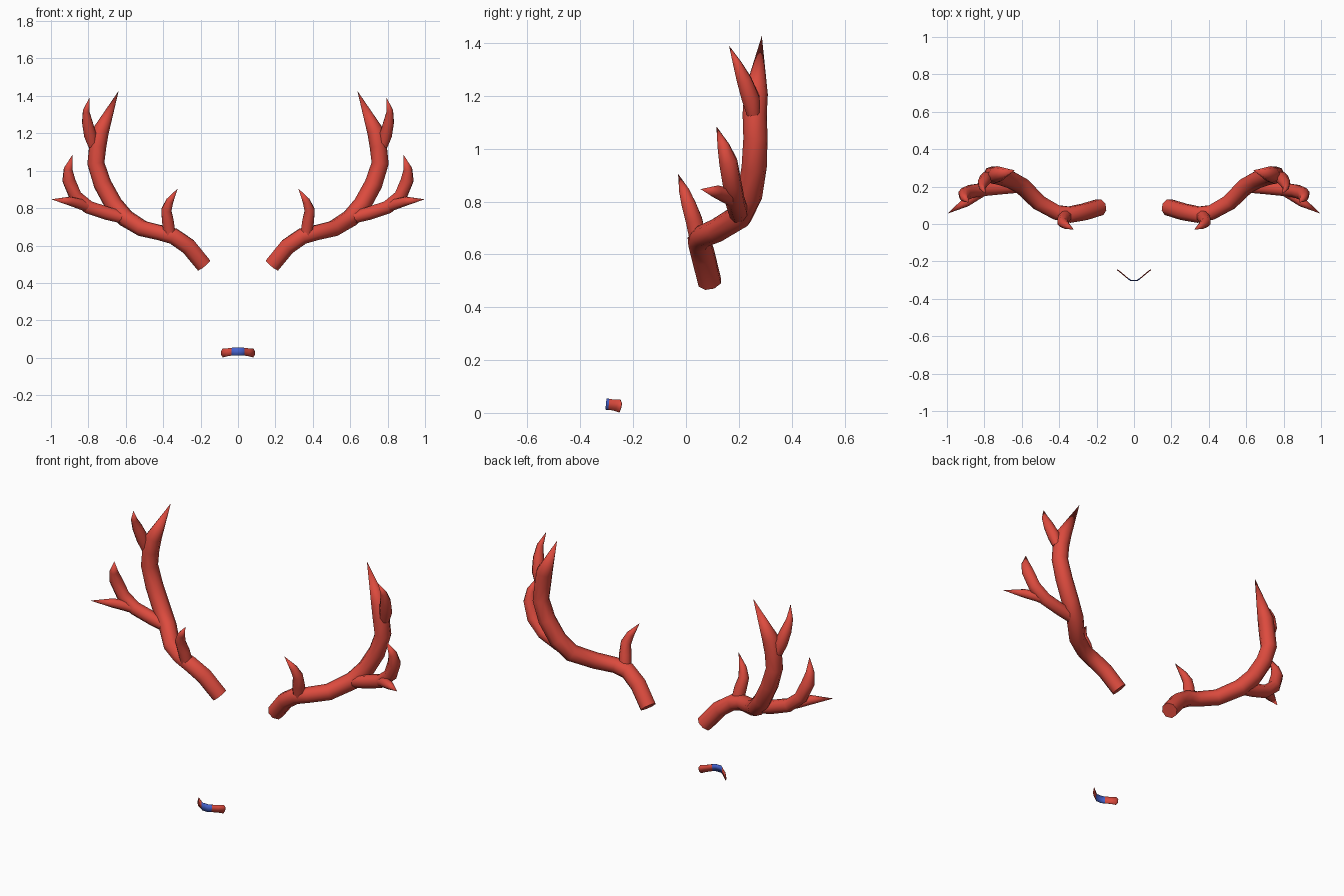
import bpy, bmesh, math
from mathutils import Vector

if "Cube" in bpy.data.objects:
    bpy.data.objects.remove(bpy.data.objects["Cube"])


def material(name, rgb):
    m = bpy.data.materials.new(name)
    m.diffuse_color = (*rgb, 1)
    m.use_nodes = True
    m.node_tree.nodes["Principled BSDF"].inputs["Base Color"].default_value = m.diffuse_color
    return m


RED = material("warm red", (0.72, 0.07, 0.048))
BLUE = material("blue", (0.06, 0.12, 0.60))


def make_object(name, bm, mats):
    me = bpy.data.meshes.new(name)
    bm.to_mesh(me)
    bm.free()
    ob = bpy.data.objects.new(name, me)
    bpy.context.collection.objects.link(ob)
    for m in mats:
        me.materials.append(m)
    bpy.ops.object.select_all(action='DESELECT')
    ob.select_set(True)
    bpy.context.view_layer.objects.active = ob
    bpy.ops.object.shade_smooth_by_angle(angle=math.radians(50))
    return ob


def horn(name, path, sides=8):
    """Sweep a ring along (x, y, z, radius) points, ending in a tip; mirror it."""
    bm = bmesh.new()
    pts = [Vector(p[:3]) for p in path]
    normal = Vector((0, 1, 0))
    rings = []
    for i, p in enumerate(pts[:-1]):
        ahead = (pts[i + 1] - p).normalized()
        back = (p - pts[i - 1]).normalized() if i else ahead
        t = (ahead + back).normalized()
        normal = (normal - t * normal.dot(t)).normalized()
        side = t.cross(normal)
        rings.append([bm.verts.new(p + path[i][3] * (
            normal * math.cos(a) + side * math.sin(a)))
            for a in (2 * math.pi * (k + 0.5) / sides for k in range(sides))])
    tip = bm.verts.new(pts[-1])
    bm.faces.new(rings[0][::-1])
    for k in range(sides):
        n = (k + 1) % sides
        for a, b in zip(rings, rings[1:]):
            bm.faces.new((a[k], a[n], b[n], b[k]))
        bm.faces.new((rings[-1][k], rings[-1][n], tip))
    bmesh.ops.recalc_face_normals(bm, faces=bm.faces)
    ob = make_object(name, bm, [RED])
    ob.modifiers.new("other side", 'MIRROR')
    return ob


# Main antler beams
horn("antler_beam", [
    (0.183, 0.09, 0.495, 0.046), (0.265, 0.065, 0.595, 0.047),
    (0.345, 0.05, 0.65, 0.046), (0.415, 0.062, 0.668, 0.043),
    (0.51, 0.115, 0.69, 0.045), (0.60, 0.205, 0.745, 0.048),
    (0.665, 0.24, 0.82, 0.049), (0.725, 0.258, 0.93, 0.048),
    (0.76, 0.263, 1.04, 0.046), (0.75, 0.26, 1.13, 0.046),
    (0.735, 0.265, 1.21, 0.045), (0.638, 0.287, 1.427, 0)])

# Short brow prongs near the base
horn("brow_prong", [
    (0.365, 0.045, 0.66, 0.034), (0.375, 0.03, 0.73, 0.034),
    (0.383, 0.01, 0.79, 0.029), (0.365, -0.006, 0.838, 0.021),
    (0.322, -0.03, 0.905, 0)])

# Outer branches, curling upward
horn("outer_branch", [
    (0.60, 0.20, 0.745, 0.034), (0.70, 0.195, 0.772, 0.038),
    (0.80, 0.185, 0.805, 0.038), (0.87, 0.175, 0.865, 0.037),
    (0.905, 0.16, 0.95, 0.036), (0.908, 0.142, 1.01, 0.024),
    (0.885, 0.115, 1.085, 0)])

# Sideways spikes on the outer branches
horn("outer_spike", [
    (0.80, 0.18, 0.805, 0.028), (0.845, 0.155, 0.822, 0.030),
    (0.90, 0.115, 0.837, 0.025), (0.998, 0.055, 0.847, 0)])

# Upper prongs beside the beam tips
horn("upper_prong", [
    (0.775, 0.255, 1.13, 0.026), (0.79, 0.245, 1.19, 0.036),
    (0.806, 0.22, 1.26, 0.030), (0.812, 0.195, 1.32, 0.018),
    (0.795, 0.163, 1.39, 0)])

# Thin bent nose band: (x, y, bottom z, top z) columns, blue in the middle
half = [(0.018, -0.301, 0.012, 0.055), (0.034, -0.290, 0.012, 0.053),
        (0.060, -0.268, 0.008, 0.050), (0.082, -0.250, 0.002, 0.050),
        (0.090, -0.244, 0.016, 0.036)]
columns = [(-x, y, a, b) for x, y, a, b in reversed(half)] + half
bm = bmesh.new()
cols = [(bm.verts.new((x, y - 0.004, a)), bm.verts.new((x, y, b)))
        for x, y, a, b in columns]
for (a, b), (c, d) in zip(cols, cols[1:]):
    f = bm.faces.new((a, c, d, b))
    f.material_index = int(abs(f.calc_center_median().x) < 0.034)
band = make_object("nose_band", bm, [RED, BLUE])
thick = band.modifiers.new("thickness", 'SOLIDIFY')
thick.thickness = 0.003
